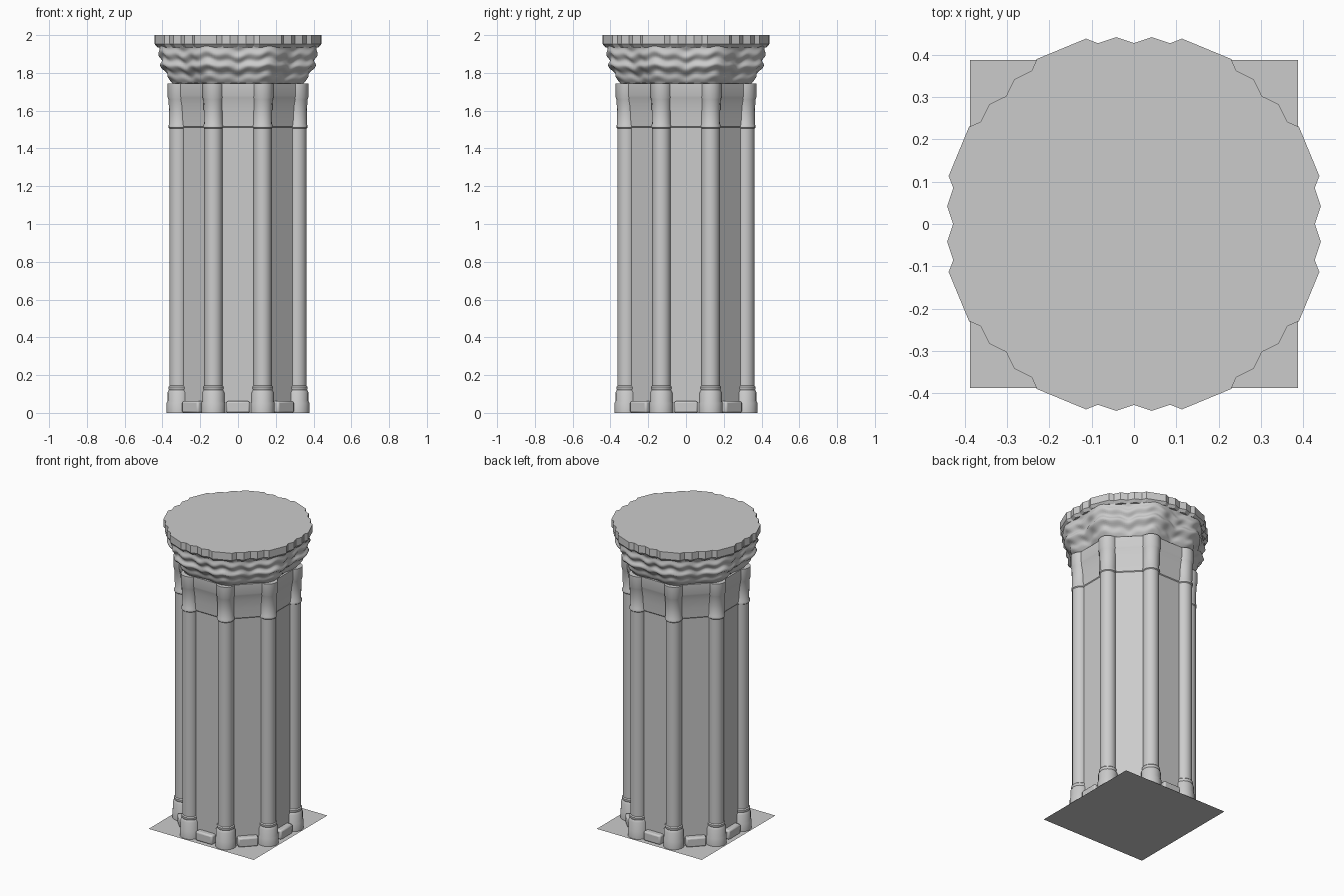
import bpy, bmesh, math
from math import sin, cos, pi, radians

if "Cube" in bpy.data.objects:
    bpy.data.objects.remove(bpy.data.objects["Cube"])

CORNER = pi / 8          # shaft corners sit at 22.5 degrees + n * 45


def finish(name, bm, angle=30):
    bmesh.ops.recalc_face_normals(bm, faces=bm.faces)
    me = bpy.data.meshes.new(name)
    bm.to_mesh(me)
    bm.free()
    ob = bpy.data.objects.new(name, me)
    bpy.context.collection.objects.link(ob)
    bpy.context.view_layer.objects.active = ob
    for o in bpy.context.selected_objects:
        o.select_set(False)
    ob.select_set(True)
    bpy.ops.object.shade_smooth_by_angle(angle=radians(angle))
    return ob


def loft(name, rings, angle=30):
    """Skin a stack of equal-length point rings and close both ends."""
    bm = bmesh.new()
    loops = [[bm.verts.new(p) for p in ring] for ring in rings]
    n = len(loops[0])
    for a, b in zip(loops, loops[1:]):
        for i in range(n):
            j = (i + 1) % n
            bm.faces.new((a[i], a[j], b[j], b[i]))
    bm.faces.new(loops[0][::-1])
    bm.faces.new(loops[-1])
    return finish(name, bm, angle)


def circle(r, z, n, phase=0.0, cx=0.0, cy=0.0):
    return [(cx + r * cos(phase + 2 * pi * i / n),
             cy + r * sin(phase + 2 * pi * i / n), z) for i in range(n)]


# flat square footing
bm = bmesh.new()
bmesh.ops.create_grid(bm, x_segments=1, y_segments=1, size=0.387)
finish("footing", bm)

# octagonal shaft with flared neck band, given as (apothem, z)
shaft = [(0.325, 0), (0.325, 1.51), (0.329, 1.515), (0.332, 1.58), (0.338, 1.635),
         (0.345, 1.67), (0.348, 1.68), (0.348, 1.745)]
loft("shaft", [circle(a / cos(CORNER), z, 8, CORNER) for a, z in shaft])

# corner colonnettes with moulded base and cap, given as (radius, z)
colonnette = [(0.064, 0), (0.064, 0.052), (0.060, 0.062), (0.060, 0.108), (0.052, 0.122),
              (0.055, 0.128), (0.055, 0.138), (0.049, 0.144), (0.049, 1.505),
              (0.054, 1.51), (0.054, 1.522), (0.050, 1.53), (0.051, 1.6),
              (0.054, 1.66), (0.058, 1.67), (0.058, 1.745)]
for k in range(8):
    t = CORNER + k * pi / 4
    loft("colonnette_%d" % k,
         [circle(r, z, 16, t, 0.34 * cos(t), 0.34 * sin(t)) for r, z in colonnette])

# low plinth blocks between the colonnettes
for k in range(8):
    bm = bmesh.new()
    bmesh.ops.create_cube(bm, size=1)
    bmesh.ops.scale(bm, vec=(0.05, 0.124, 0.062), verts=bm.verts)
    bmesh.ops.translate(bm, vec=(0.337, 0, 0.031), verts=bm.verts)
    ob = finish("plinth_block_%d" % k, bm)
    ob.rotation_euler.z = k * pi / 4
    bev = ob.modifiers.new("soft_edges", "BEVEL")
    bev.width, bev.segments = 0.01, 2

# carved capital: flaring core with wavy leaf ridges
flare = [(1.745, 0.335, 0.368), (1.79, 0.362, 0.398), (1.84, 0.392, 0.428),
         (1.90, 0.403, 0.436), (1.952, 0.418, 0.442)]


def core_radius(z, t):
    for (z0, f0, c0), (z1, f1, c1) in zip(flare, flare[1:]):
        if z <= z1 + 1e-6:
            u = (z - z0) / (z1 - z0)
            face, corner = f0 + u * (f1 - f0), c0 + u * (c1 - c0)
            break
    m = (1 - cos(8 * t)) / 2
    return face + (corner - face) * m


rings = []
N, LEVELS = 192, 24
for s in range(LEVELS + 1):
    u = s / LEVELS
    z = 1.745 + 0.207 * u
    env = sin(pi * u) ** 0.6 if 0 < u < 1 else 0
    ring = []
    for i in range(N):
        t = 2 * pi * i / N
        ripple = sin(2 * pi * (3 * u + 0.12 * cos(24 * t) + 0.15 * cos(8 * t)))
        r = core_radius(z, t) + env * (0.009 * ripple + 0.004 * cos(24 * t) * u)
        ring.append((r * cos(t), r * sin(t), z))
    rings.append(ring)
loft("capital", rings, 50)

# scalloped abacus slab: seven outline points repeated round eight sides
notch = [(-14.5, 0.452), (-11.3, 0.435), (-5.4, 0.443), (0, 0.427),
         (5.4, 0.443), (11.3, 0.435), (14.5, 0.452)]
outline = [(radians(a + 45 * k), r) for k in range(8) for a, r in notch]
loft("abacus", [[(r * f * cos(t), r * f * sin(t), z) for t, r in outline]
                for f, z in ((0.965, 1.935), (1, 1.952), (1, 2.0))], 20)
